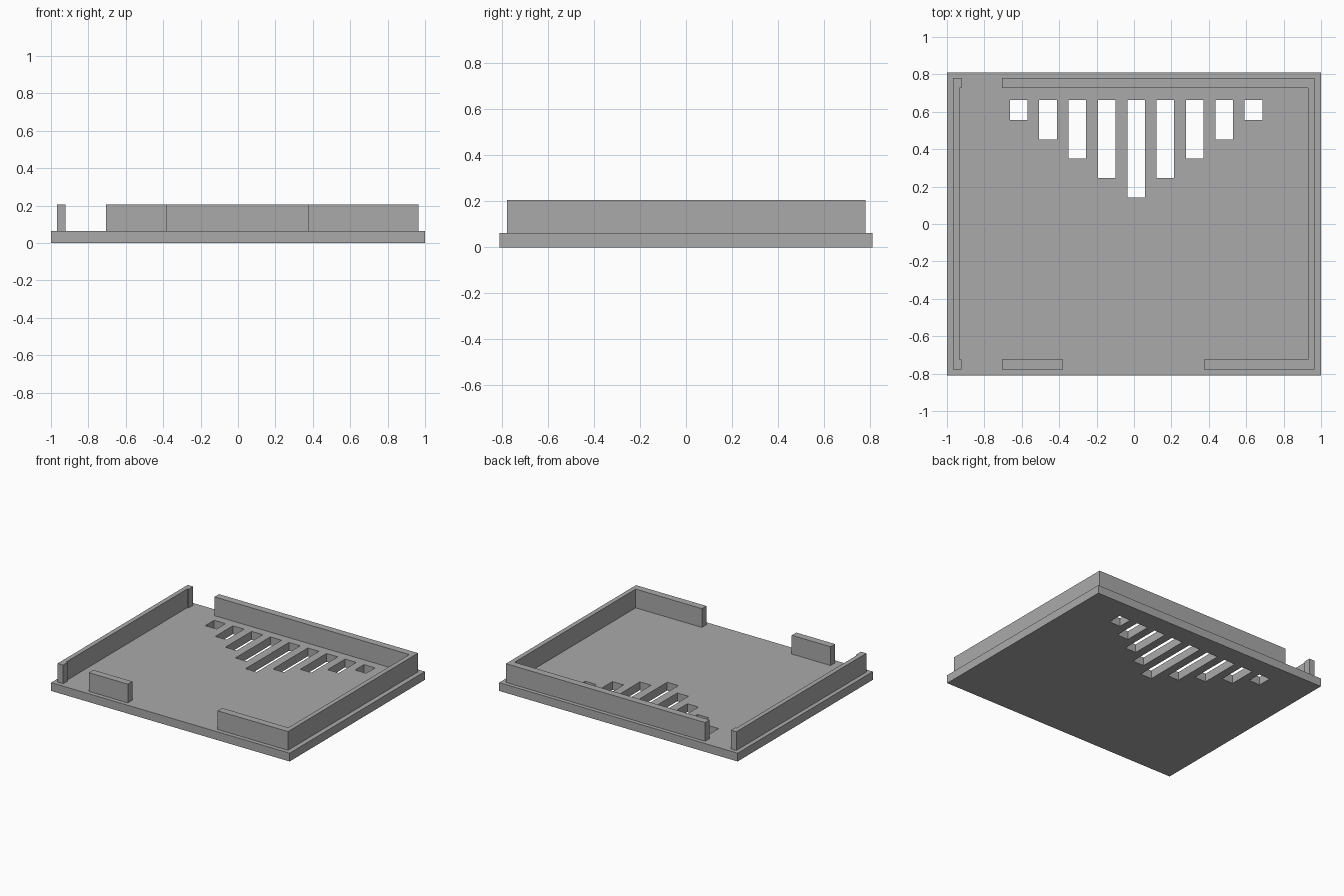
import bpy
import bmesh

if "Cube" in bpy.data.objects:
    bpy.data.objects.remove(bpy.data.objects["Cube"], do_unlink=True)

grey = bpy.data.materials.new("mid grey")
grey.use_nodes = True
colour = (0.4, 0.4, 0.4, 1)
grey.diffuse_color = colour
grey.node_tree.nodes["Principled BSDF"].inputs["Base Color"].default_value = colour

PLATE_TOP, WALL_TOP = 0.063, 0.205
LEFT, RIGHT = 0.964, -0.968        # outer wall faces, model's own left is +x
BACK, FRONT = 0.78, -0.778
SIDE_T, END_T = 0.035, 0.054       # wall thicknesses


def prism(name, outlines, z0, z1):
    """Extrude one or more closed outlines from z0 up to z1."""
    bm = bmesh.new()
    for outline in outlines:
        face = bm.faces.new([bm.verts.new((x, y, z0)) for x, y in outline])
        top = bmesh.ops.extrude_face_region(bm, geom=[face])["geom"]
        verts = [v for v in top if isinstance(v, bmesh.types.BMVert)]
        bmesh.ops.translate(bm, verts=verts, vec=(0, 0, z1 - z0))
    bmesh.ops.recalc_face_normals(bm, faces=bm.faces)
    mesh = bpy.data.meshes.new(name)
    bm.to_mesh(mesh)
    bm.free()
    mesh.materials.append(grey)
    obj = bpy.data.objects.new(name, mesh)
    bpy.context.collection.objects.link(obj)
    return obj


def rect(x0, x1, y0, y1):
    return [(x0, y0), (x1, y0), (x1, y1), (x0, y1)]


# Base plate with a fan of vent slots, longest in the middle
plate = prism("base_plate", [rect(-1, 1, -0.81, 0.81)], 0, PLATE_TOP)
slots = []
for i in range(-4, 5):
    x = 0.011 + i * 0.157
    slots.append(rect(x - 0.047, x + 0.047, 0.142 + abs(i) * 0.1035, 0.663))
cutter = prism("vent_cutter", slots, -0.1, 0.2)
cutter.hide_render = True
cut = plate.modifiers.new("vents", "BOOLEAN")
cut.operation = "DIFFERENCE"
cut.solver = "EXACT"
cut.object = cutter
bpy.context.view_layer.objects.active = plate
bpy.ops.object.modifier_apply(modifier=cut.name)
bpy.data.objects.remove(cutter, do_unlink=True)

# Continuous wall around the left side, back and front left
inner = LEFT - SIDE_T
prism("left_wall", [[
    (0.374, FRONT), (LEFT, FRONT), (LEFT, BACK), (-0.706, BACK),
    (-0.706, BACK - END_T), (inner, BACK - END_T),
    (inner, FRONT + END_T), (0.374, FRONT + END_T)]], PLATE_TOP, WALL_TOP)

# Right side wall with a small return lip at each end
inner, lip = RIGHT + SIDE_T, RIGHT + 0.046
prism("right_wall", [[
    (RIGHT, FRONT), (lip, FRONT), (lip, FRONT + END_T), (inner, FRONT + END_T),
    (inner, BACK - END_T), (lip, BACK - END_T), (lip, BACK), (RIGHT, BACK)]],
    PLATE_TOP, WALL_TOP)

# Free-standing front wall segment
prism("front_wall", [rect(-0.706, -0.38, FRONT, FRONT + END_T)], PLATE_TOP, WALL_TOP)
